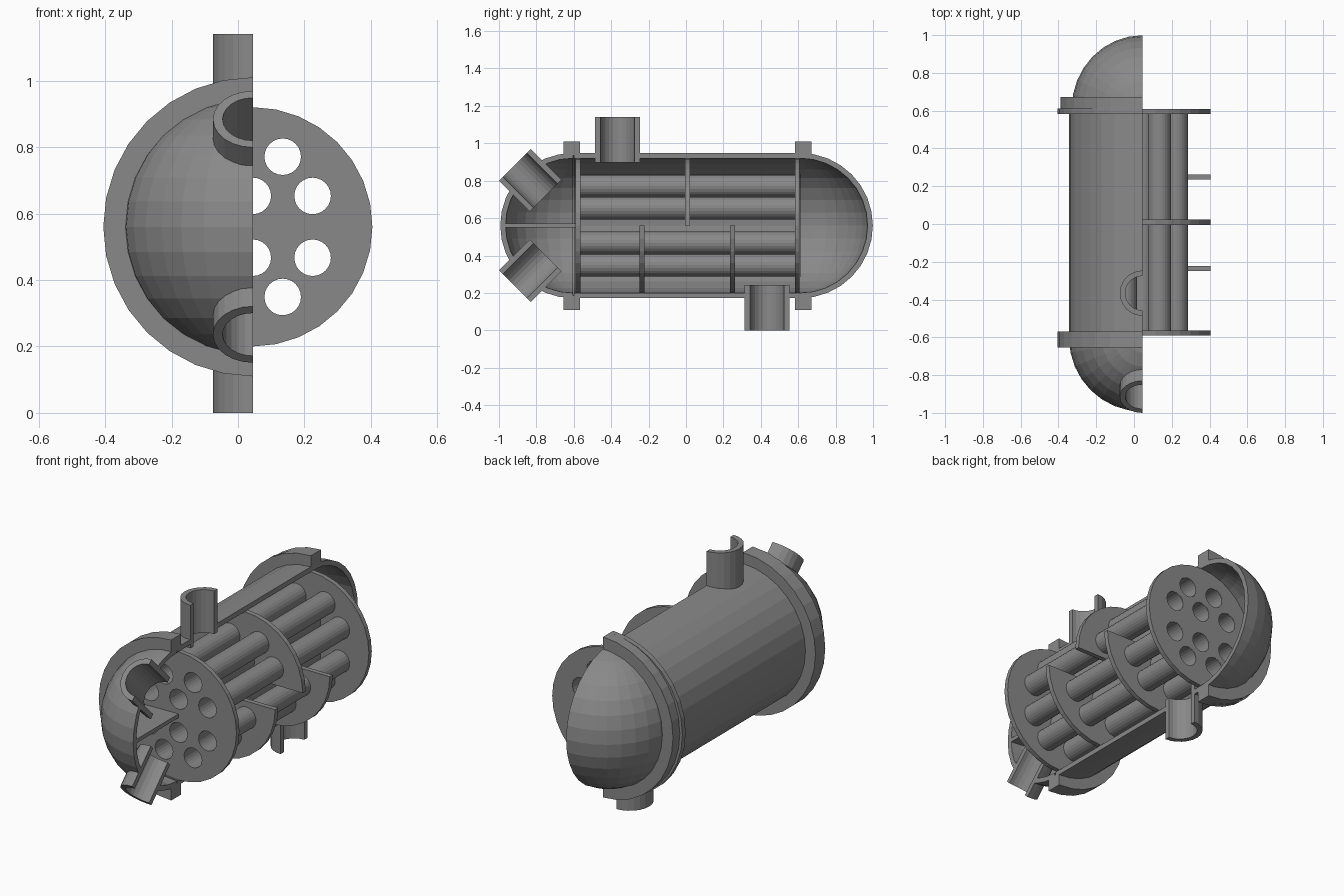
import bpy, bmesh
from math import sin, cos, pi, radians
from mathutils import Matrix, Vector

if "Cube" in bpy.data.objects:
    bpy.data.objects.remove(bpy.data.objects["Cube"])

CX, CZ, YC = 0.0445, 0.56, 0.007      # shell axis and mid-length
R_OUT, R_IN, R_FLANGE = 0.388, 0.36, 0.45

steel = bpy.data.materials.new("dark_steel")
steel.diffuse_color = (0.25, 0.25, 0.25, 1)
steel.use_nodes = True
steel.node_tree.nodes["Principled BSDF"].inputs["Base Color"].default_value = steel.diffuse_color


def finish(name, bm):
    bmesh.ops.remove_doubles(bm, verts=bm.verts, dist=1e-5)
    bmesh.ops.recalc_face_normals(bm, faces=bm.faces)
    me = bpy.data.meshes.new(name)
    bm.to_mesh(me)
    bm.free()
    me.materials.append(steel)
    ob = bpy.data.objects.new(name, me)
    bpy.context.collection.objects.link(ob)
    return ob


def revolve(name, profile, origin, steps=16, tilt=0.0, sweep=pi, sx=1.0):
    """Turn a closed (radius, along) profile about local y, towards the -x side."""
    bm = bmesh.new()
    mat = Matrix.Translation(origin) @ Matrix.Rotation(radians(tilt), 4, 'X')
    rings = []
    for k in range(steps + 1):
        t = pi / 2 + sweep * k / steps
        rings.append([bm.verts.new(mat @ Vector((sx * r * cos(t), a, r * sin(t))))
                      for r, a in profile])
    n = len(profile)
    for a, b in zip(rings, rings[1:]):
        for i in range(n):
            j = (i + 1) % n
            bm.faces.new((a[i], a[j], b[j], b[i]))
    if sweep < 6:                       # cap the open ends
        bm.faces.new(rings[0])
        bm.faces.new(rings[-1])
    return finish(name, bm)


def prism(name, pts, depth):
    """Extrude a closed outline of 3D points along a vector."""
    bm = bmesh.new()
    low = [bm.verts.new(p) for p in pts]
    high = [bm.verts.new(Vector(p) + Vector(depth)) for p in pts]
    bm.faces.new(low)
    bm.faces.new(high)
    for i in range(len(pts)):
        bm.faces.new((low[i - 1], low[i], high[i], high[i - 1]))
    return finish(name, bm)


def box_profile(r0, r1, a0, a1):
    return [(r0, a0), (r1, a0), (r1, a1), (r0, a1)]


def rods(name, specs, radius, sides=24):
    """Several solid cylinders (centre, length, tilt) in one cutter mesh."""
    bm = bmesh.new()
    for c, length, tilt in specs:
        m = Matrix.Translation(c) @ Matrix.Rotation(radians(tilt - 90), 4, 'X')
        bmesh.ops.create_cone(bm, cap_ends=True, segments=sides, radius1=radius,
                              radius2=radius, depth=length, matrix=m)
    ob = finish(name, bm)
    ob.hide_render = True
    return ob


def cut(ob, cutter):
    mod = ob.modifiers.new("holes", 'BOOLEAN')
    mod.operation, mod.object, mod.solver = 'DIFFERENCE', cutter, 'EXACT'
    bpy.context.view_layer.objects.active = ob
    bpy.ops.object.modifier_apply(modifier=mod.name)


# Half shell and flanges
axis = (CX, YC, CZ)
shell = revolve("shell", box_profile(R_IN, R_OUT, -0.605, 0.605), axis)
revolve("front_flange", box_profile(0.375, R_FLANGE, -0.662, -0.575), axis)
revolve("back_shell_flange", box_profile(0.375, R_FLANGE, 0.575, 0.604), axis)
revolve("back_head_flange", box_profile(0.375, R_FLANGE, 0.604, 0.665), axis, sx=0.965)

# Domed heads: quarter spheres with upright poles
turns = [-pi / 2 + pi * i / 16 for i in range(17)]
dome = ([(R_OUT * cos(t), R_OUT * sin(t)) for t in turns] +
        [(R_IN * cos(t), R_IN * sin(t)) for t in reversed(turns)])
front_head = revolve("front_head", dome, (CX, -0.605, CZ), 8, 90, pi / 2)
revolve("back_head", dome, (CX, 0.611, CZ), 8, -90, pi / 2, sx=0.965)

# Nozzles: mid point, half length, direction angle in the yz plane
nozzles = {
    "top_nozzle": ((CX, -0.366, 1.019), 0.121, 90),
    "bottom_nozzle": ((CX, 0.434, 0.121), 0.121, -90),
    "upper_front_nozzle": ((CX, -0.833, 0.802), 0.116, 135),
    "lower_front_nozzle": ((CX, -0.833, 0.318), 0.116, 225),
}
for name, (c, h, ang) in nozzles.items():
    revolve(name, box_profile(0.091, 0.12, -h, h), c, steps=12, tilt=ang)
    cutter = rods(name + "_bore", [(c, 2 * h + 0.02, ang)], 0.106)
    cut(front_head if "front" in name else shell, cutter)
    bpy.data.objects.remove(cutter)

# Tube bundle
layout = [(dx, s * dz) for s in (1, -1)
          for dx, dz in ((-0.09, 0.211), (0.09, 0.211), (-0.18, 0.093), (0, 0.093), (0.18, 0.093))]
for i, (dx, dz) in enumerate(layout):
    revolve(f"tube_{i + 1}", box_profile(0.055, 0.061, -0.598, 0.6),
            (CX + dx, YC, CZ + dz), steps=24, sweep=2 * pi)
holes = rods("tube_holes", [((CX + dx, YC, CZ + dz), 1.6, 0) for dx, dz in layout], 0.057)


# Tube sheets and baffles
def plate(name, y, thick, start, sweep, n):
    pts = [(CX + R_IN * cos(start + sweep * k / n), y - thick / 2,
            CZ + R_IN * sin(start + sweep * k / n)) for k in range(n + (sweep < 6))]
    cut(prism(name, pts, (0, thick, 0)), holes)


plate("front_tube_sheet", YC - 0.585, 0.026, 0, 2 * pi, 32)
plate("back_tube_sheet", YC + 0.588, 0.026, 0, 2 * pi, 32)
plate("middle_baffle", YC + 0.002, 0.027, 0, pi, 16)
plate("front_baffle", YC - 0.242, 0.027, pi, pi, 16)
plate("back_baffle", YC + 0.242, 0.027, pi, pi, 16)
bpy.data.objects.remove(holes)

# Pass divider inside the front head
pts = [(CX, -0.59, CZ - 0.011)] + [(CX - 0.375 * cos(t), -0.6 - 0.375 * sin(t), CZ - 0.011)
                                   for t in turns[8:]]
pts[-1] = (CX, -0.975, CZ - 0.011)
pts = [p for p in pts if p[0] <= CX + 1e-6]
prism("pass_divider", pts, (0, 0, 0.022))
